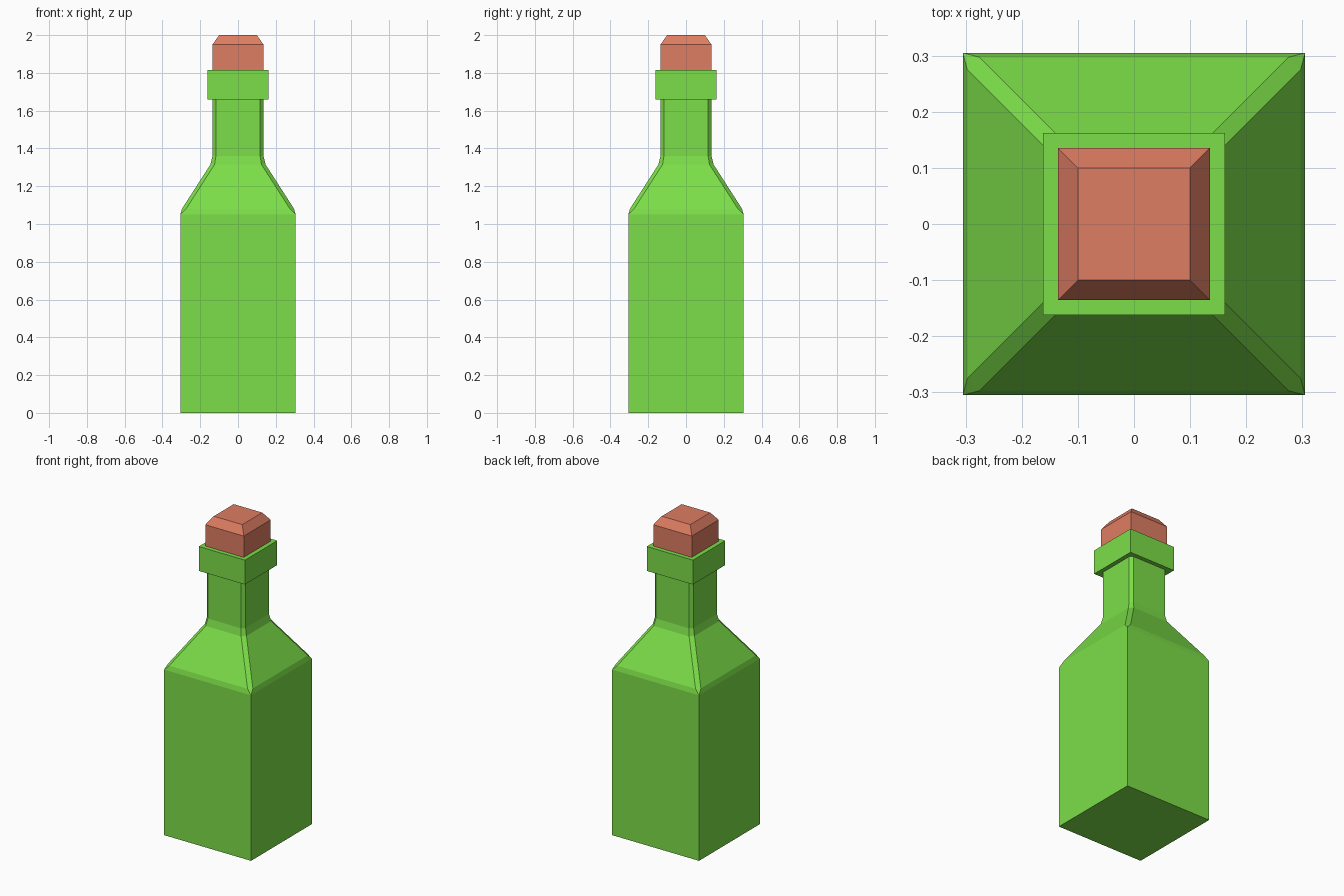
import bpy
import bmesh

cube = bpy.data.objects.get("Cube")
if cube:
    bpy.data.objects.remove(cube, do_unlink=True)


def material(name, color):
    mat = bpy.data.materials.new(name)
    mat.use_nodes = True
    mat.diffuse_color = color
    mat.node_tree.nodes["Principled BSDF"].inputs["Base Color"].default_value = color
    return mat


def ring(bm, half, chamfer, z):
    """Square ring with cut corners, counter-clockwise."""
    a, b = half, half - chamfer
    points = [(a, -b), (a, b), (b, a), (-b, a), (-a, b), (-a, -b), (-b, -a), (b, -a)]
    return [bm.verts.new((x, y, z)) for x, y in points]


def square_loft(name, sections, mat):
    """Stack rings of (half width, corner cut, height) into a closed solid."""
    bm = bmesh.new()
    rings = [ring(bm, *s) for s in sections]
    for low, high in zip(rings, rings[1:]):
        for i in range(len(low)):
            j = (i + 1) % len(low)
            bm.faces.new((low[i], low[j], high[j], high[i]))
    bm.faces.new(rings[0][::-1])
    bm.faces.new(rings[-1])
    # Uncut corners collapse to a single point
    bmesh.ops.remove_doubles(bm, verts=bm.verts, dist=0.0005)
    bmesh.ops.recalc_face_normals(bm, faces=bm.faces)
    mesh = bpy.data.meshes.new(name)
    bm.to_mesh(mesh)
    bm.free()
    mesh.materials.append(mat)
    obj = bpy.data.objects.new(name, mesh)
    bpy.context.collection.objects.link(obj)
    return obj


glass = material("green glass", (0.2, 0.73, 0.065, 1))
cork = material("red cork", (0.73, 0.205, 0.122, 1))

# Body, sloping shoulders and neck with narrow cut corners
square_loft("bottle_body", [
    (0.305, 0, 0), (0.305, 0, 1.05), (0.297, 0.022, 1.08),
    (0.146, 0.022, 1.315), (0.135, 0.018, 1.36), (0.135, 0.018, 1.67),
], glass)

# Lip around the top of the neck
square_loft("bottle_lip", [(0.162, 0, 1.66), (0.162, 0, 1.815)], glass)

# Stopper with a sloped top edge
square_loft("stopper", [(0.135, 0, 1.81), (0.135, 0, 1.95), (0.1, 0, 2)], cork)
